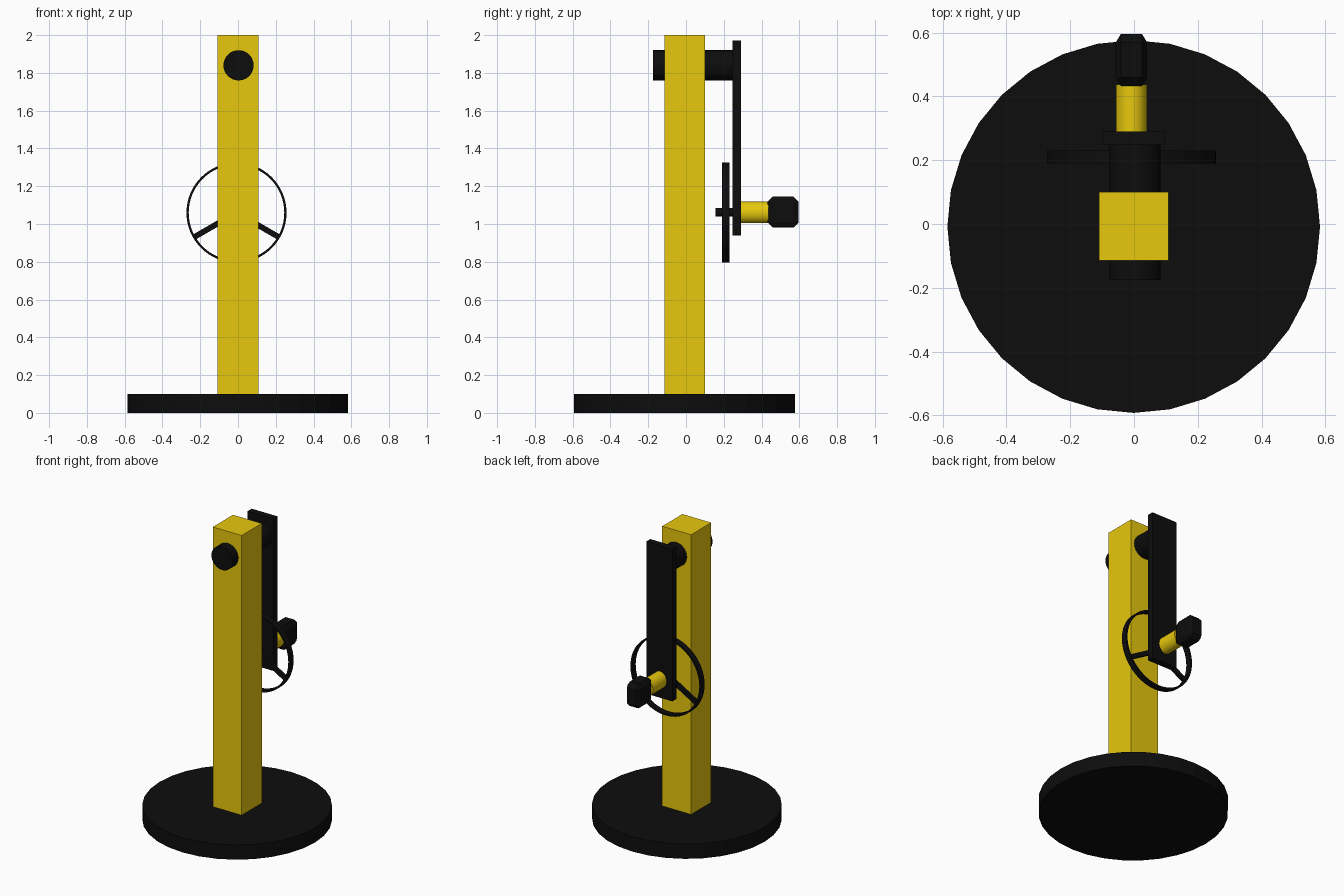
import bpy, math
from mathutils import Matrix

if "Cube" in bpy.data.objects:
    bpy.data.objects.remove(bpy.data.objects["Cube"])


def material(name, rgb):
    m = bpy.data.materials.new(name)
    m.diffuse_color = (*rgb, 1)
    m.use_nodes = True
    m.node_tree.nodes["Principled BSDF"].inputs["Base Color"].default_value = m.diffuse_color
    return m


YELLOW = material("yellow_paint", (0.8, 0.58, 0.004))
BLACK = material("black_paint", (0.004, 0.004, 0.004))
CX = -0.008  # centre line of the wheel and handle
WHEEL_Z = 1.06


def finish(name, mat, smooth=False):
    ob = bpy.context.object
    ob.name = name
    ob.data.materials.append(mat)
    if smooth:
        bpy.ops.object.shade_smooth_by_angle(angle=math.radians(30))
    return ob


def box(name, mat, x, y, z):
    """Box from (min, max) ranges."""
    bpy.ops.mesh.primitive_cube_add(size=1)
    ob = finish(name, mat)
    ob.data.transform(
        Matrix.Translation([(a + b) / 2 for a, b in (x, y, z)])
        @ Matrix.Diagonal([b - a for a, b in (x, y, z)] + [1]))
    return ob


def rod_y(name, mat, x, z, y, rx, rz):
    """Round rod running along y."""
    bpy.ops.mesh.primitive_cylinder_add(vertices=32, radius=1, depth=y[1] - y[0])
    ob = finish(name, mat, True)
    ob.data.transform(
        Matrix.Translation((x, (y[0] + y[1]) / 2, z))
        @ Matrix.Diagonal((rx, 1, rz, 1)) @ Matrix.Rotation(math.pi / 2, 4, 'X'))
    return ob


# Stand: round base plate and square post
bpy.ops.mesh.primitive_cylinder_add(vertices=32, radius=0.584, depth=0.1,
                                    location=(-0.001, -0.008, 0.05))
finish("base", BLACK)
box("post", YELLOW, (-0.109, 0.108), (-0.115, 0.101), (0.09, 2.0))

# Axle through the post, and the hanging arm
rod_y("axle", BLACK, 0.003, 1.84, (-0.175, 0.25), 0.08, 0.08)
box("crank_arm", BLACK, (-0.1, 0.095), (0.247, 0.29), (0.938, 1.972))

# Handle with chamfered knob
rod_y("handle", YELLOW, CX, WHEEL_Z + 0.001, (0.28, 0.437), 0.049, 0.057)
bpy.ops.mesh.primitive_cube_add(size=0.164, location=(CX, 0.514, WHEEL_Z + 0.003))
knob = finish("knob", BLACK)
knob.scale.x = 0.6
bevel = knob.modifiers.new("chamfer", 'BEVEL')
bevel.width, bevel.segments = 0.027, 1

# Wheel rim: rectangular section spun around the y axis
N, R_OUT, R_IN, Y0, Y1 = 64, 0.265, 0.253, 0.19, 0.23
section = [(R_OUT, Y0), (R_OUT, Y1), (R_IN, Y1), (R_IN, Y0)]
verts, faces = [], []
for i in range(N):
    a = 2 * math.pi * i / N
    verts += [(CX + r * math.cos(a), y, WHEEL_Z + r * math.sin(a)) for r, y in section]
    j = (i + 1) % N
    for k in range(4):
        m = (k + 1) % 4
        faces.append((4 * i + k, 4 * i + m, 4 * j + m, 4 * j + k))
mesh = bpy.data.meshes.new("wheel_rim")
mesh.from_pydata(verts, [], faces)
rim = bpy.data.objects.new("wheel_rim", mesh)
bpy.context.collection.objects.link(rim)
bpy.ops.object.select_all(action='DESELECT')
rim.select_set(True)
bpy.context.view_layer.objects.active = rim
finish("wheel_rim", BLACK, True)

# Wheel hub and three spokes
rod_y("wheel_hub", BLACK, CX, WHEEL_Z + 0.002, (0.155, 0.25), 0.023, 0.023)
for i in range(3):
    spoke = box(f"wheel_spoke_{i + 1}", BLACK, (0.0, 0.258), (0.2, 0.22), (-0.015, 0.015))
    spoke.data.transform(Matrix.Translation((CX, 0, WHEEL_Z))
                         @ Matrix.Rotation(-math.radians(90 + 120 * i), 4, 'Y'))
